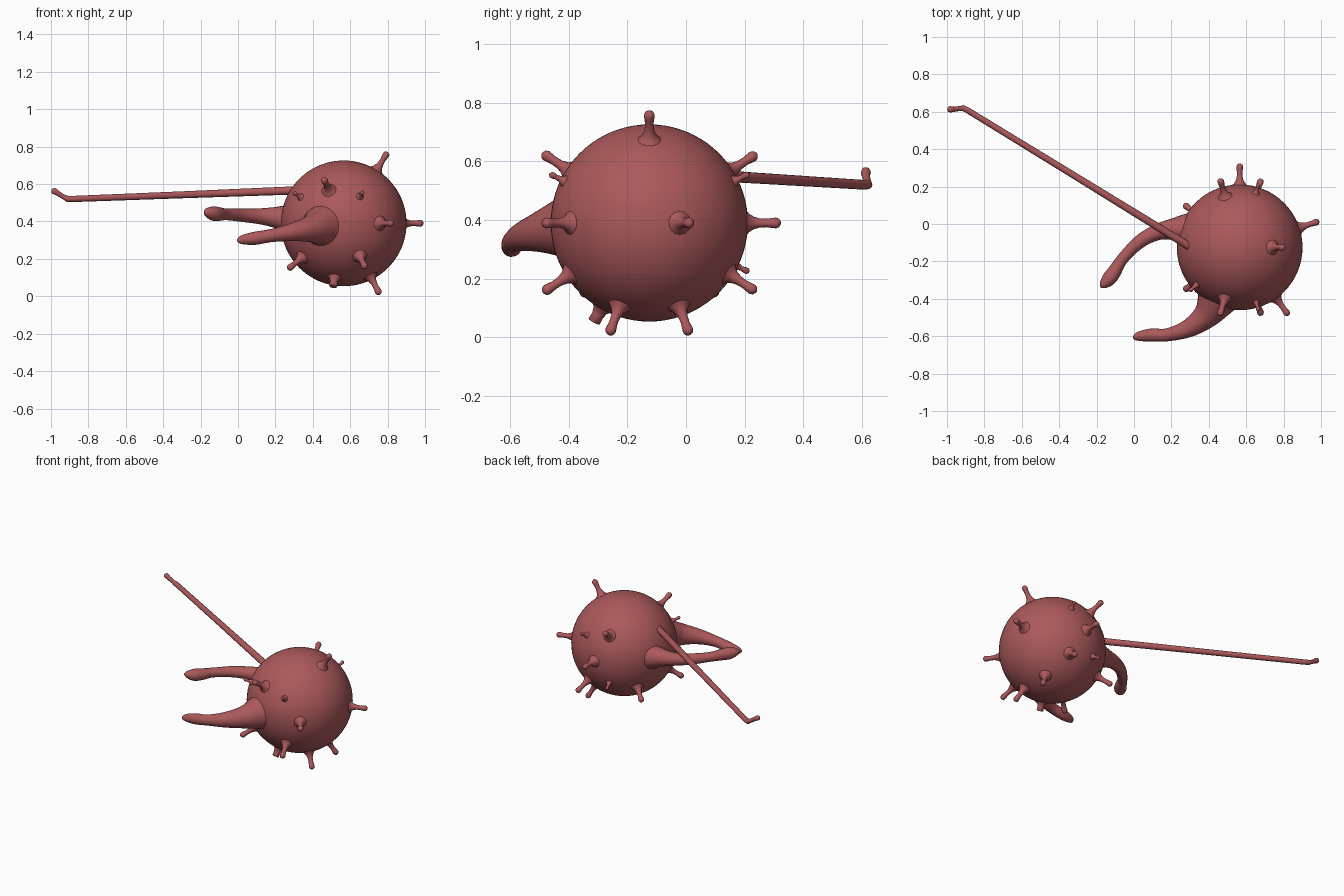
import bpy, bmesh, math
from mathutils import Vector

CENTER = Vector((0.565, -0.125, 0.39))
R = 0.336

mat = bpy.data.materials.new("dusty_red")
mat.diffuse_color = (0.41, 0.10, 0.105, 1)


def finish(bm, name):
    bmesh.ops.recalc_face_normals(bm, faces=bm.faces)
    for f in bm.faces:
        f.smooth = True
    me = bpy.data.meshes.new(name)
    bm.to_mesh(me)
    bm.free()
    me.materials.append(mat)
    ob = bpy.data.objects.new(name, me)
    bpy.context.collection.objects.link(ob)
    return ob


def spline(pts, steps):
    """Catmull-Rom through (x, y, z, radius) points."""
    p = [Vector(q) for q in pts]
    p = [2 * p[0] - p[1]] + p + [2 * p[-1] - p[-2]]
    out = []
    for i in range(1, len(p) - 2):
        a, b, c, d = p[i - 1:i + 3]
        for k in range(steps):
            t = k / steps
            out.append(0.5 * (2 * b + (c - a) * t + (2 * a - 5 * b + 4 * c - d) * t * t
                              + (3 * b - a - 3 * c + d) * t ** 3))
    out.append(p[-2])
    return out


def tube(name, pts, sides=16, steps=1):
    """Sweep a circle of varying radius along a path, with closed ends."""
    path = spline(pts, steps) if steps > 1 else [Vector(q) for q in pts]
    pos = [q.to_3d() for q in path]
    bm = bmesh.new()
    rings, side = [], None
    for i, q in enumerate(path):
        tan = (pos[min(i + 1, len(pos) - 1)] - pos[max(i - 1, 0)]).normalized()
        if side is None:
            side = tan.orthogonal()
        side = (side - tan * side.dot(tan)).normalized()
        up = tan.cross(side)
        rings.append([bm.verts.new(pos[i] + q[3] * (math.cos(a) * side + math.sin(a) * up))
                      for a in (2 * math.pi * k / sides for k in range(sides))])
    for r0, r1 in zip(rings, rings[1:]):
        for k in range(sides):
            n = (k + 1) % sides
            bm.faces.new((r0[k], r0[n], r1[n], r1[k]))
    bm.faces.new(rings[0])
    bm.faces.new(rings[-1])
    return finish(bm, name)


def spike(name, d, profile):
    """Radial stalk; profile holds (distance from centre, radius)."""
    d = Vector(d).normalized()
    tube(name, [(*(CENTER + d * t), r) for t, r in profile], 14)


# Round body
bm = bmesh.new()
bmesh.ops.create_uvsphere(bm, u_segments=64, v_segments=40, radius=R)
bmesh.ops.translate(bm, vec=CENTER, verts=bm.verts)
finish(bm, "body")

# Long knobbed spikes with flared roots
LONG = [(0.31, 0.062), (0.328, 0.046), (0.340, 0.032), (0.355, 0.022), (0.375, 0.016),
        (0.40, 0.0145), (0.418, 0.017), (0.432, 0.0185), (0.442, 0.0145), (0.448, 0.005)]
long_dirs = [(0.235, 0, 0.38), (0.425, 0.14, 0), (0.255, -0.355, 0), (0, 0.445, 0),
             (-0.105, 0.365, 0.235), (0.115, 0.365, -0.235),
             (-0.105, -0.36, 0.235), (0.115, -0.36, -0.235),
             (-0.285, -0.22, -0.235), (-0.285, 0.22, -0.235),
             (0.19, 0.135, -0.375), (0.19, -0.135, -0.375)]
for i, d in enumerate(long_dirs):
    spike(f"long_spike_{i + 1}", d, LONG)

# Short thin spikes
SHORT = [(0.32, 0.03), (0.336, 0.02), (0.348, 0.012), (0.365, 0.008),
         (0.376, 0.011), (0.386, 0.011), (0.392, 0.004)]
short_dirs = [(0.1, -0.335, 0.165), (0.1, 0.335, 0.165), (-0.1, 0.335, -0.165),
              (-0.27, -0.235, 0.165)]
for i, d in enumerate(short_dirs):
    spike(f"short_spike_{i + 1}", d, SHORT)

# Blunt stub underneath
spike("blunt_stub", (-0.055, -0.185, -0.33),
      [(0.31, 0.055), (0.33, 0.04), (0.345, 0.026), (0.365, 0.021), (0.388, 0.022), (0.39, 0.019)])

# Curved horns growing out of the body
tube("front_horn", [(0.50, -0.29, 0.385, 0.17), (0.445, -0.40, 0.375, 0.113),
                    (0.385, -0.49, 0.36, 0.072), (0.29, -0.558, 0.343, 0.049),
                    (0.18, -0.592, 0.325, 0.035), (0.09, -0.594, 0.31, 0.035),
                    (0.03, -0.60, 0.303, 0.026), (0.005, -0.606, 0.30, 0.016),
                    (-0.006, -0.608, 0.30, 0.004)], 24, 5)
tube("back_horn", [(0.40, -0.07, 0.40, 0.17), (0.30, -0.03, 0.41, 0.096),
                   (0.22, -0.028, 0.42, 0.062), (0.13, -0.042, 0.427, 0.044),
                   (0.03, -0.095, 0.433, 0.036), (-0.06, -0.185, 0.438, 0.031),
                   (-0.105, -0.255, 0.44, 0.037), (-0.135, -0.295, 0.443, 0.038),
                   (-0.165, -0.325, 0.45, 0.023), (-0.178, -0.338, 0.454, 0.005)], 24, 5)

# Long straight feeler with a bent tip
tube("feeler", [(0.32, -0.135, 0.566, 0.012), (0.305, -0.125, 0.566, 0.022),
                (-0.30, 0.247, 0.5425, 0.0185), (-0.89, 0.608, 0.52, 0.0165),
                (-0.912, 0.619, 0.521, 0.0165), (-0.935, 0.617, 0.533, 0.013),
                (-0.965, 0.613, 0.552, 0.014), (-0.98, 0.613, 0.561, 0.017),
                (-0.99, 0.613, 0.567, 0.015), (-0.996, 0.613, 0.57, 0.005)], 14)
